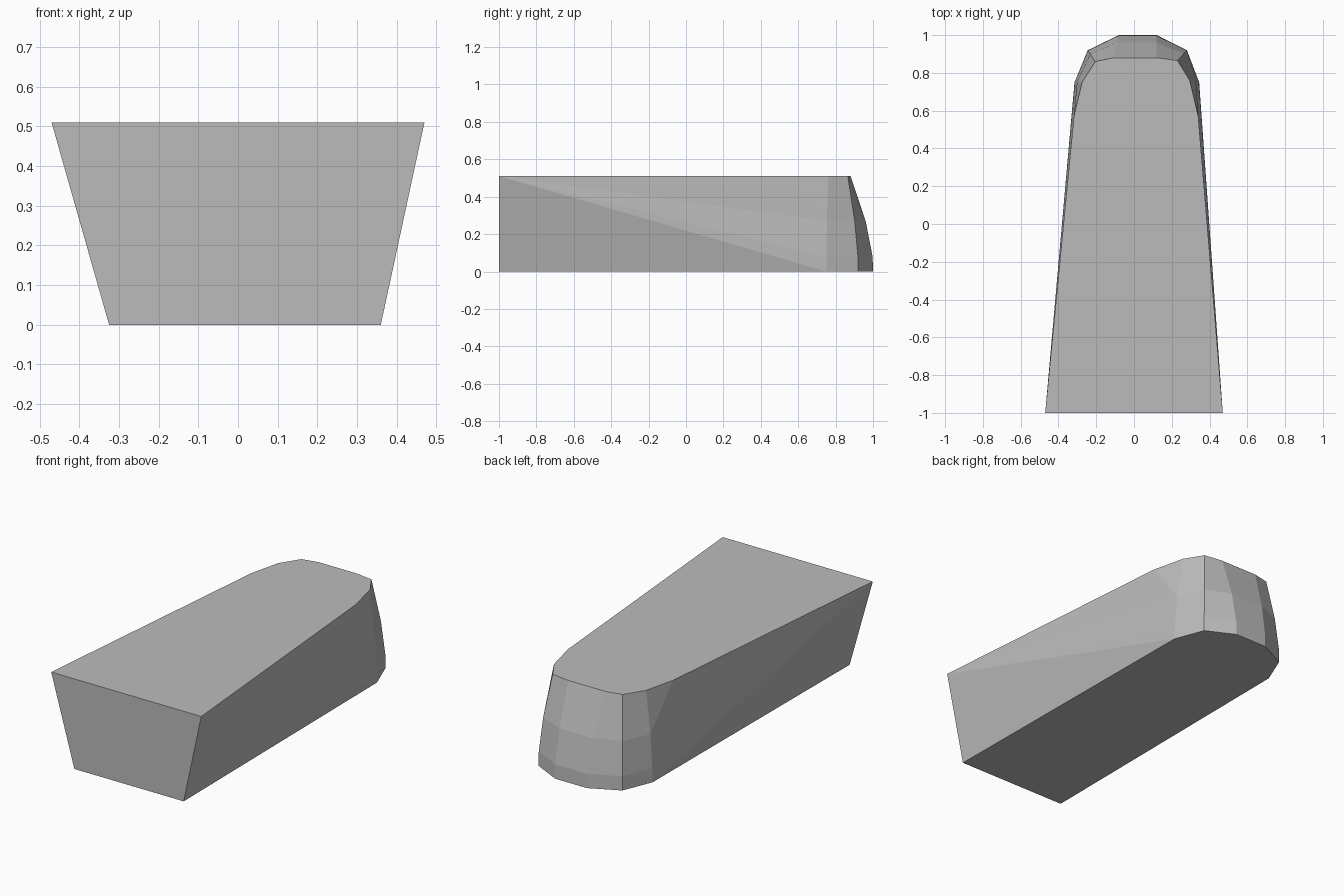
import bpy
import bmesh

cube = bpy.data.objects.get("Cube")
if cube:
    bpy.data.objects.remove(cube, do_unlink=True)

HEIGHT = 0.51
# Levels of the rounded end: height and share of the inward lean
LEVELS = [(0, 0), (0.08, 0.02), (0.27, 0.33), (HEIGHT, 1)]
# Columns around the rounded end: floor point and top point
COLUMNS = [
    ((-0.315, 0.75), (-0.275, 0.75)),
    ((-0.245, 0.92), (-0.205, 0.86)),
    ((-0.08, 1.0), (-0.11, 0.88)),
    ((0.12, 1.0), (0.12, 0.88)),
    ((0.28, 0.92), (0.23, 0.865)),
    ((0.345, 0.75), (0.295, 0.76)),
]

gray = bpy.data.materials.new("plain gray")
gray.use_nodes = True
color = (0.5, 0.5, 0.5, 1)
gray.diffuse_color = color
gray.node_tree.nodes["Principled BSDF"].inputs["Base Color"].default_value = color

bm = bmesh.new()

# Rounded back end, as a grid of columns and levels
grid = []
for (bx, by), (tx, ty) in COLUMNS:
    grid.append([bm.verts.new((bx + (tx - bx) * lean, by + (ty - by) * lean, z))
                 for z, lean in LEVELS])
for a, b in zip(grid, grid[1:]):
    for i in range(len(LEVELS) - 1):
        bm.faces.new((a[i], a[i + 1], b[i + 1], b[i]))


# Long sides: a low triangle, then a fan from the front top corner
def long_side(column, floor_x, top_x, bend_x):
    floor = bm.verts.new((floor_x, -1, 0))
    top = bm.verts.new((top_x, -1, HEIGHT))
    bend = bm.verts.new((bend_x, 0.57, HEIGHT))
    bm.faces.new((top, floor, column[0]))
    for low, high in zip(column[:2], column[1:3]):
        bm.faces.new((top, low, high))
    bm.faces.new((top, column[2], bend))
    bm.faces.new((bend, column[2], column[3]))
    return floor, top, bend


r_floor, r_top, r_bend = long_side(grid[0], -0.325, -0.47, -0.318)
l_floor, l_top, l_bend = long_side(grid[-1], 0.36, 0.47, 0.34)

# Flat front, floor and top
bm.faces.new((r_floor, l_floor, l_top, r_top))
bm.faces.new([r_floor] + [c[0] for c in grid] + [l_floor])
bm.faces.new([r_top, r_bend] + [c[-1] for c in grid] + [l_bend, l_top])
bmesh.ops.recalc_face_normals(bm, faces=bm.faces)

mesh = bpy.data.meshes.new("tapered_block")
bm.to_mesh(mesh)
bm.free()
mesh.materials.append(gray)
block = bpy.data.objects.new("tapered_block", mesh)
bpy.context.collection.objects.link(block)
